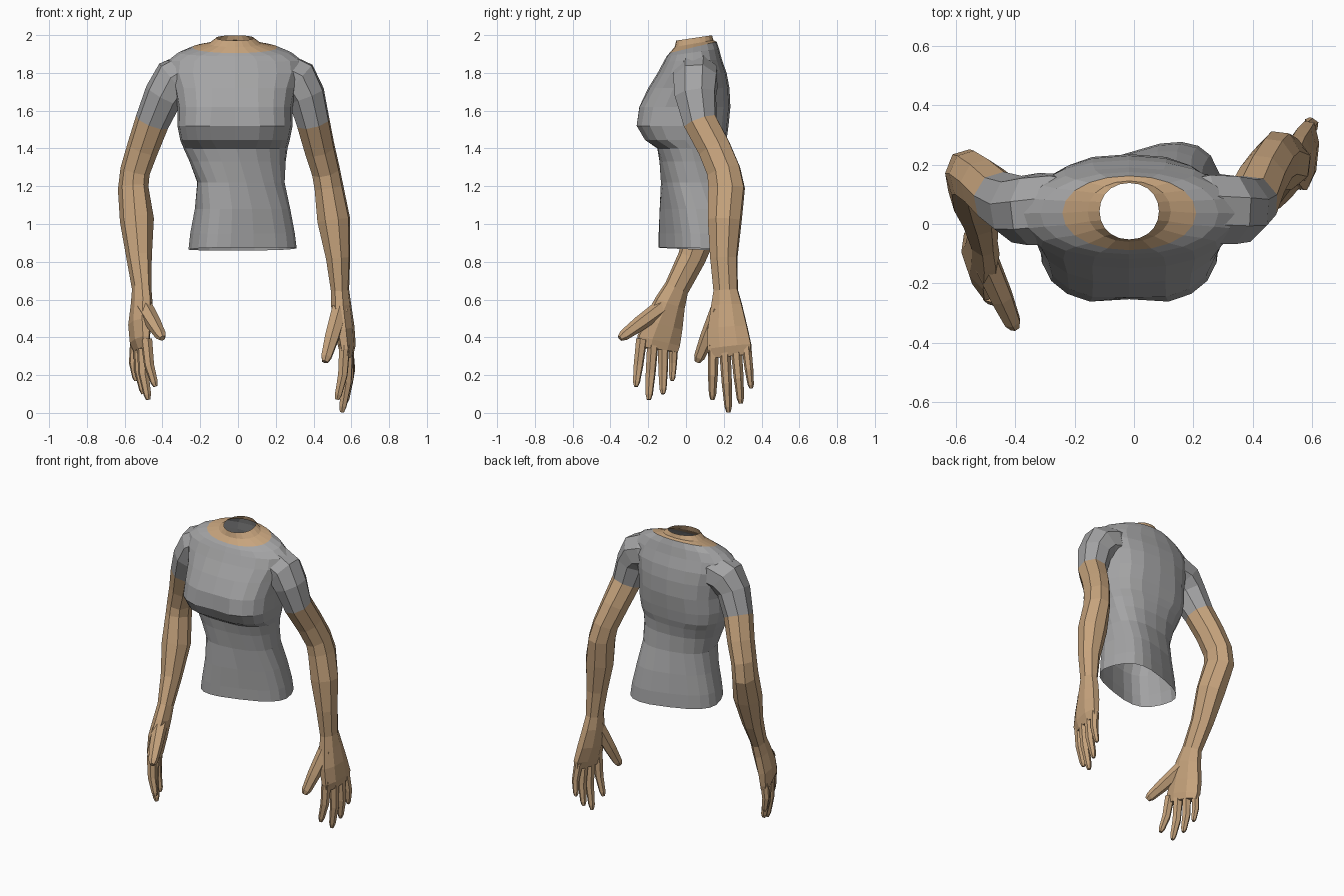
import bpy, bmesh, math
from mathutils import Vector


def material(name, rgb):
    m = bpy.data.materials.new(name)
    m.diffuse_color = (*rgb, 1)
    return m


GREY = material("grey_shirt", (0.37, 0.37, 0.375))
SKIN = material("tan_skin", (0.57, 0.37, 0.205))


def loft(name, rings, shirt_bands=0, cap_start=False, cap_end=False):
    """Join rings of points; bands before shirt_bands are shirt, the rest skin."""
    bm = bmesh.new()
    loops = [[bm.verts.new(p) for p in r] for r in rings]
    n = len(rings[0])
    for k, (a, b) in enumerate(zip(loops, loops[1:])):
        for i in range(n):
            j = (i + 1) % n
            f = bm.faces.new((a[i], a[j], b[j], b[i]))
            f.material_index = int(k >= shirt_bands)
    if cap_start:
        bm.faces.new(loops[0][::-1]).material_index = 1
    if cap_end:
        bm.faces.new(loops[-1]).material_index = 1
    bmesh.ops.recalc_face_normals(bm, faces=bm.faces)
    me = bpy.data.meshes.new(name)
    bm.to_mesh(me)
    bm.free()
    me.materials.append(GREY)
    me.materials.append(SKIN)
    bpy.context.collection.objects.link(bpy.data.objects.new(name, me))


def tube_rings(path, sizes, side, sides=8):
    """Rings across a path, each (thickness, width); width follows side."""
    c = [Vector(p) for p in path]
    out = []
    for k, (thick, width) in enumerate(sizes):
        t = (c[min(k + 1, len(c) - 1)] - c[max(k - 1, 0)]).normalized()
        v = Vector(side)
        v = (v - t * v.dot(t)).normalized()
        u = v.cross(t)
        angles = [2 * math.pi * (i + 0.5) / sides for i in range(sides)]
        out.append([c[k] + u * thick * 1.05 * math.cos(a) + v * width * 1.05 * math.sin(a)
                    for a in angles])
    return out


def body_ring(z, hx, yf, yb, power=2.4, tilt=0.0, sides=20):
    """Rounded-box slice between front yf and back yb; the hips turn, the bust dips."""
    cy, hy = (yf + yb) / 2, (yb - yf) / 2
    hip = min(1, max(0, (1.42 - z) / 0.38))
    tw = math.radians(19 * hip)
    cx = -0.016 + 0.04 * min(1, hip * 1.5)
    cleft = 0.018 * max(0, 1 - abs(z - 1.53) / 0.16)
    ring = []
    for i in range(sides):
        a = 2 * math.pi * i / sides
        s, co = math.sin(a), math.cos(a)
        x = hx * math.copysign(abs(co) ** (2 / power), co)
        y = hy * math.copysign(abs(s) ** (2 / power), s)
        if s < 0:
            y += cleft * math.exp(-(x / 0.06) ** 2)
        ring.append((cx + x * math.cos(tw) - y * math.sin(tw),
                     cy + x * math.sin(tw) + y * math.cos(tw), z + tilt * y / hy))
    return ring


# Shirt torso from hem up to shoulders
body = [body_ring(*r) for r in (
    (0.868, 0.285, -0.115, 0.245, 2.9, -0.008), (0.95, 0.275, -0.115, 0.24, 2.9),
    (1.08, 0.25, -0.12, 0.225, 2.8), (1.22, 0.232, -0.125, 0.20, 2.6),
    (1.33, 0.255, -0.14, 0.195), (1.40, 0.275, -0.155, 0.205),
    (1.445, 0.29, -0.225, 0.215, 2.8), (1.52, 0.305, -0.27, 0.225, 2.8),
    (1.62, 0.305, -0.255, 0.235, 2.6), (1.72, 0.325, -0.20, 0.23),
    (1.80, 0.36, -0.15, 0.215, 2.2))]
# Shoulder slope, neckline and open skin collar
body += [body_ring(*r) for r in (
    (1.865, 0.355, -0.118, 0.19, 2.1, 0.005), (1.908, 0.30, -0.102, 0.175, 2.1, 0.02),
    (1.935, 0.225, -0.088, 0.162, 2.1, 0.03), (1.955, 0.14, -0.06, 0.145, 2.1, 0.018),
    (1.985, 0.10, -0.052, 0.138, 2.1, 0.014))]
loft("shirt_torso", body, 13)

# Thickness and width of an arm: sleeve, forearm, palm
SLEEVE = [(0.11, 0.10), (0.12, 0.12), (0.118, 0.118), (0.098, 0.11), (0.087, 0.09)]
FOREARM = [(0.08, 0.088), (0.074, 0.09), (0.075, 0.097), (0.086, 0.089), (0.063, 0.072)]
PALM = [(0.047, 0.065), (0.051, 0.083), (0.052, 0.107), (0.042, 0.119), (0.027, 0.112)]
# Arm centre lines below the shoulder
RIGHT_PATH = [
    (0.362, 0.05, 1.68), (0.398, 0.075, 1.54), (0.432, 0.15, 1.40), (0.465, 0.20, 1.28),
    (0.482, 0.215, 1.19), (0.507, 0.205, 1.02), (0.53, 0.20, 0.82), (0.54, 0.21, 0.65),
    (0.546, 0.215, 0.57), (0.562, 0.22, 0.45), (0.578, 0.23, 0.35), (0.578, 0.235, 0.30)]
LEFT_PATH = [
    (-0.395, 0.05, 1.68), (-0.455, 0.085, 1.54), (-0.505, 0.13, 1.40), (-0.545, 0.155, 1.28),
    (-0.555, 0.155, 1.19), (-0.535, 0.10, 1.02), (-0.523, 0.03, 0.82), (-0.51, -0.05, 0.66),
    (-0.51, -0.085, 0.58), (-0.52, -0.12, 0.47), (-0.52, -0.145, 0.38), (-0.515, -0.15, 0.335)]
# Digits of each hand: root and tip
RADII = {"index_finger": 0.03, "middle_finger": 0.031, "ring_finger": 0.03,
         "little_finger": 0.026, "thumb": 0.045}
RIGHT_DIGITS = [
    ((0.565, 0.145, 0.36), (0.525, 0.14, 0.07)), ((0.58, 0.205, 0.35), (0.55, 0.225, 0.003)),
    ((0.585, 0.265, 0.35), (0.568, 0.29, 0.05)), ((0.585, 0.32, 0.35), (0.588, 0.345, 0.13)),
    ((0.54, 0.175, 0.55), (0.46, 0.06, 0.27))]
LEFT_DIGITS = [
    ((-0.485, -0.235, 0.39), (-0.437, -0.265, 0.14)),
    ((-0.505, -0.175, 0.38), (-0.475, -0.197, 0.07)),
    ((-0.525, -0.12, 0.38), (-0.50, -0.122, 0.10)),
    ((-0.545, -0.065, 0.38), (-0.54, -0.073, 0.17)),
    ((-0.50, -0.12, 0.565), (-0.40, -0.35, 0.395))]


def build_arm(name, sign, side, path, digits):
    """Shoulder cap, arm and palm in one tube, then the fingers and thumb."""
    shoulder = [(sign * x - 0.012, 0.05, z)
                for x, z in ((0.17, 1.80), (0.255, 1.785), (0.328, 1.755))]
    loft(name + "_arm", tube_rings(shoulder + path, SLEEVE + FOREARM + PALM, side),
         4, cap_end=True)
    for (part, r), (root, tip) in zip(RADII.items(), digits):
        a, c = Vector(root), Vector(tip)
        bend = 0 if part == "thumb" else 0.012
        b = a.lerp(c, 0.55) + Vector((sign * bend, 0, 0))
        sizes = [(r * k, r * k * 0.96) for k in (1, 0.87, 0.64, 0.36)]
        loft(f"{name}_{part}", tube_rings([a, b, c.lerp(b, 0.2), c], sizes, side, 6),
             0, True, True)


build_arm("right", 1, (0.12, 1, 0), RIGHT_PATH, RIGHT_DIGITS)
build_arm("left", -1, (-0.3, 1, 0), LEFT_PATH, LEFT_DIGITS)
